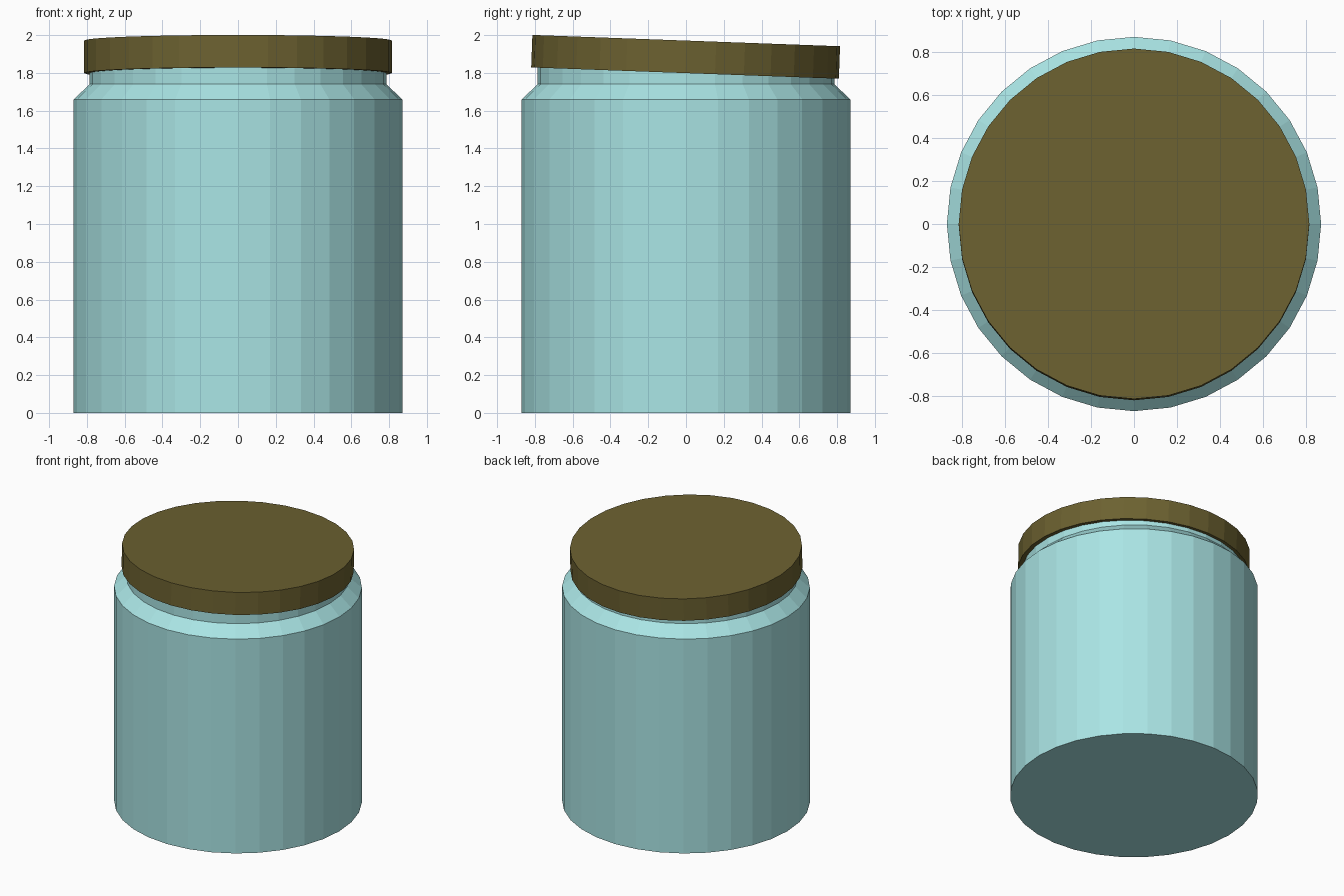
import bpy, bmesh
from math import sin, cos, pi, radians

if "Cube" in bpy.data.objects:
    bpy.data.objects.remove(bpy.data.objects["Cube"])

SIDES = 32


def material(name, color):
    mat = bpy.data.materials.new(name)
    mat.diffuse_color = color
    mat.use_nodes = True
    mat.node_tree.nodes["Principled BSDF"].inputs["Base Color"].default_value = mat.diffuse_color
    return mat


def lathe(name, profile, mat):
    """Closed, flat-shaded solid turned from (radius, z) pairs, bottom to top."""
    bm = bmesh.new()
    rings = [[bm.verts.new((r * cos(2 * pi * i / SIDES), r * sin(2 * pi * i / SIDES), z))
              for i in range(SIDES)] for r, z in profile]
    for low, high in zip(rings, rings[1:]):
        for i in range(SIDES):
            j = (i + 1) % SIDES
            bm.faces.new((low[i], low[j], high[j], high[i]))
    bm.faces.new(rings[0][::-1])
    bm.faces.new(rings[-1])
    mesh = bpy.data.meshes.new(name)
    bm.to_mesh(mesh)
    bm.free()
    mesh.materials.append(mat)
    obj = bpy.data.objects.new(name, mesh)
    bpy.context.collection.objects.link(obj)
    return obj


glass = material("aqua_glass", (0.40, 0.78, 0.78, 1))
brass = material("dark_brass", (0.15, 0.12, 0.03, 1))

# Jar: straight wall, sloped shoulder, short neck reaching up into the lid
lathe("jar_body", [(0.87, 0), (0.87, 1.66), (0.785, 1.74), (0.785, 1.86)], glass)

# Lid: flat disc sitting slightly crooked, higher at the front
lid = lathe("lid", [(0.815, -0.086), (0.815, 0.086)], brass)
lid.location = (0, -0.002, 1.885)
lid.rotation_euler.x = radians(-2.1)
